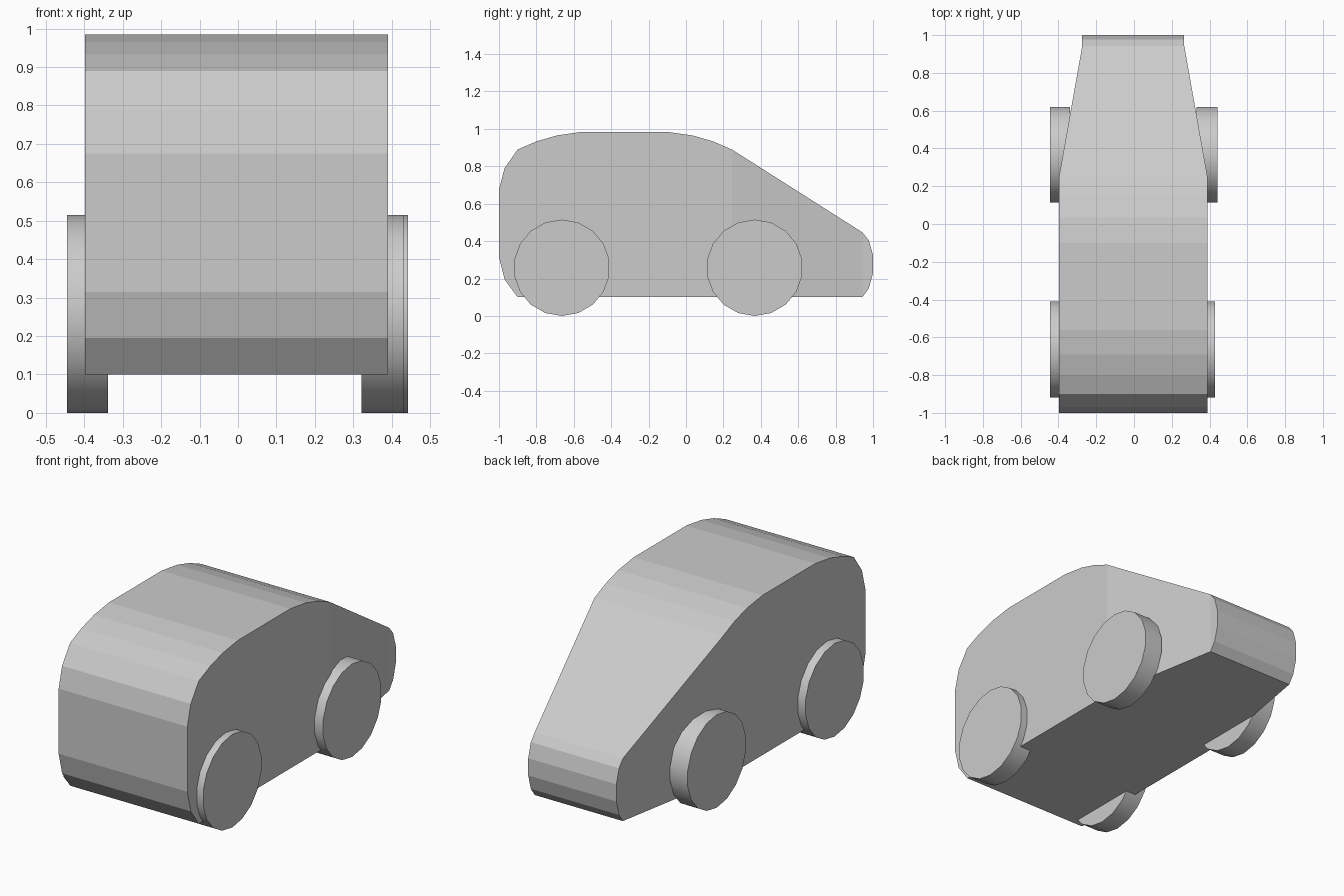
import bpy, bmesh, math
from mathutils import Matrix

if "Cube" in bpy.data.objects:
    bpy.data.objects.remove(bpy.data.objects["Cube"])

# Side profile (y, z): cabin outline, then the rounded narrow end
cabin = [(0.245, 0.10), (-0.90, 0.10), (-0.97, 0.195), (-1, 0.315), (-1, 0.675),
         (-0.97, 0.79), (-0.90, 0.89), (-0.80, 0.933), (-0.69, 0.965), (-0.56, 0.984),
         (-0.10, 0.984), (0.035, 0.965), (0.145, 0.933), (0.245, 0.89)]
nose = [(0.943, 0.447), (0.977, 0.405), (1, 0.325), (1, 0.23), (0.977, 0.147), (0.943, 0.10)]


def new_object(name, bm):
    bmesh.ops.recalc_face_normals(bm, faces=bm.faces)
    mesh = bpy.data.meshes.new(name)
    bm.to_mesh(mesh)
    bm.free()
    obj = bpy.data.objects.new(name, mesh)
    bpy.context.collection.objects.link(obj)
    return obj


def half_width(y):
    t = min(max((y - 0.245) / (0.943 - 0.245), 0), 1)
    return 0.394 + (0.27 - 0.394) * t


# Car body: profile swept across the width, tapering towards the nose
bm = bmesh.new()
profile = cabin + nose
left, right = [[bm.verts.new((-0.004 + s * half_width(y), y, z)) for y, z in profile]
               for s in (-1, 1)]
n, c = len(profile), len(cabin)
for i in range(n):
    j = (i + 1) % n
    bm.faces.new((left[i], left[j], right[j], right[i]))
for side in (left, right):
    bm.faces.new(side[:c])
    bm.faces.new((side[c - 1], side[c], side[-1], side[0]))
    bm.faces.new(side[c:])
new_object("car_body", bm)


# Wheels: 18-sided discs with smooth treads
def wheel(name, x0, x1, y, radius=0.2575):
    bm = bmesh.new()
    place = (Matrix.Translation(((x0 + x1) / 2, y, radius))
             @ Matrix.Rotation(math.pi / 2, 4, 'Y'))
    bmesh.ops.create_cone(bm, cap_ends=True, segments=18, radius1=radius, radius2=radius,
                          depth=x1 - x0, matrix=place @ Matrix.Rotation(math.pi / 2, 4, 'Z'))
    # Turn so that a corner sits at the very top
    top = max(v.co.z for v in bm.verts)
    if top < 2 * radius - 0.001:
        bmesh.ops.rotate(bm, verts=bm.verts, cent=(0, y, radius),
                         matrix=Matrix.Rotation(math.radians(10), 3, 'X'))
    obj = new_object(name, bm)
    bpy.ops.object.select_all(action='DESELECT')
    bpy.context.view_layer.objects.active = obj
    obj.select_set(True)
    bpy.ops.object.shade_smooth_by_angle(angle=math.radians(30))


wheel("front_wheel_left", -0.445, -0.338, -0.664)
wheel("front_wheel_right", 0.321, 0.43, -0.664)
wheel("back_wheel_left", -0.445, -0.338, 0.367)
wheel("back_wheel_right", 0.332, 0.442, 0.367)
